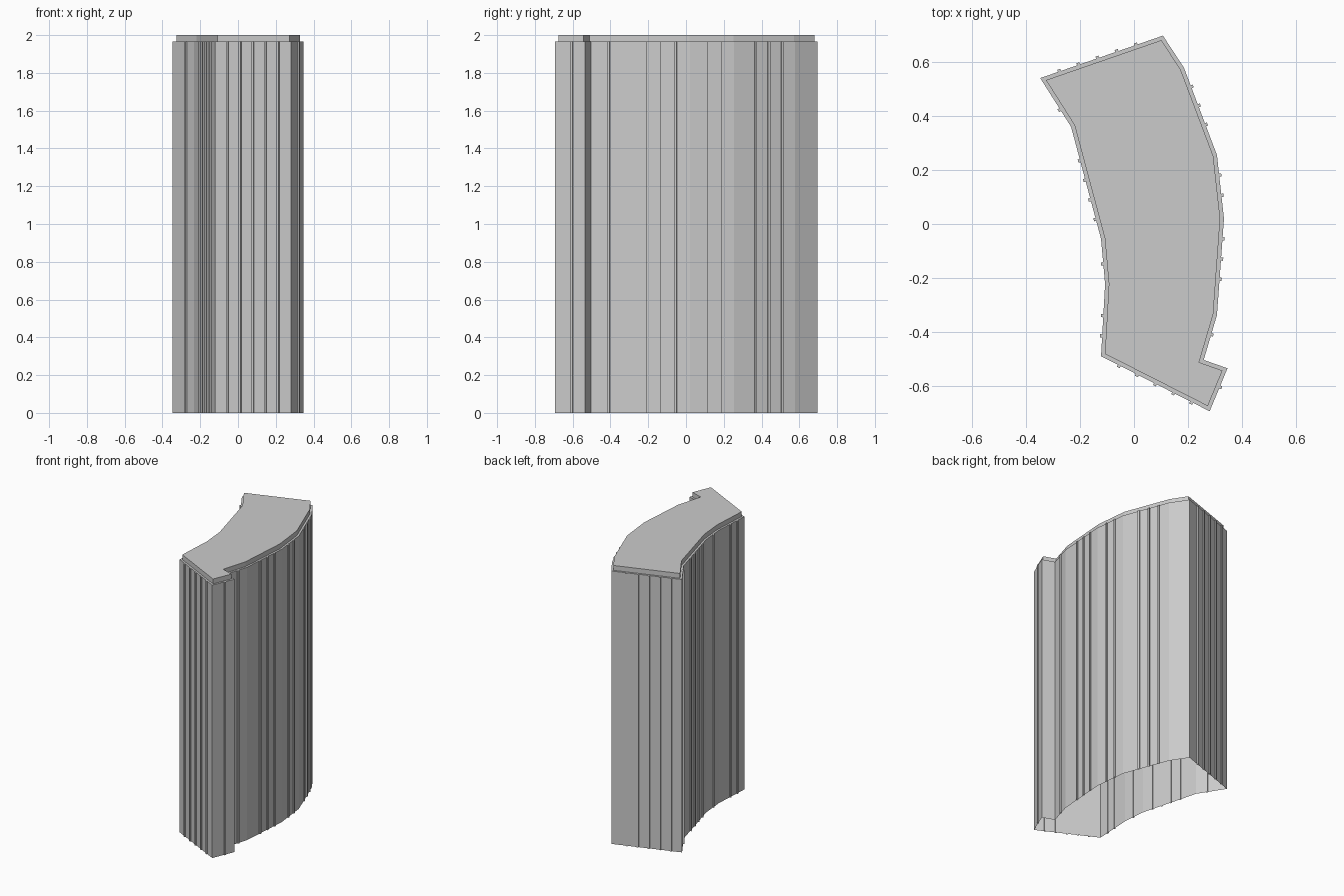
import bpy
import bmesh
from mathutils import Vector

cube = bpy.data.objects.get("Cube")
if cube:
    bpy.data.objects.remove(cube, do_unlink=True)

WALL_TOP, ROOF_TOP = 1.965, 2.0
INSET, RIB_STEP, RIB_SIZE = 0.014, 0.075, 0.012

# Clockwise footprint, starting at the back left corner
FOOTPRINT = [Vector(p) for p in (
    (0.107, 0.697), (0.185, 0.578), (0.307, 0.255), (0.333, 0.02),
    (0.307, -0.337), (0.258, -0.503), (0.346, -0.534), (0.28, -0.693),
    (-0.122, -0.489), (-0.107, -0.222), (-0.122, -0.055),
    (-0.233, 0.36), (-0.347, 0.54))]

grey = bpy.data.materials.new("concrete grey")
grey.use_nodes = True
colour = (0.6, 0.6, 0.6, 1)
grey.diffuse_color = colour
grey.node_tree.nodes["Principled BSDF"].inputs["Base Color"].default_value = colour


def add_prism(bm, outline, z0, z1):
    """Walls and top over an outline, open underneath."""
    low = [bm.verts.new((p.x, p.y, z0)) for p in outline]
    high = [bm.verts.new((p.x, p.y, z1)) for p in outline]
    n = len(outline)
    for i in range(n):
        j = (i + 1) % n
        bm.faces.new((low[j], low[i], high[i], high[j]))
    bm.faces.new(high[::-1])


def finish(name, bm):
    mesh = bpy.data.meshes.new(name)
    bm.normal_update()
    bm.to_mesh(mesh)
    bm.free()
    mesh.materials.append(grey)
    obj = bpy.data.objects.new(name, mesh)
    bpy.context.collection.objects.link(obj)


def inward(a, b):
    d = (b - a).normalized()
    return Vector((d.y, -d.x))


def inset_outline(points, amount):
    """Mitred inward offset of a clockwise outline."""
    result = []
    for i, p in enumerate(points):
        n1 = inward(points[i - 1], p)
        n2 = inward(p, points[(i + 1) % len(points)])
        result.append(p + (n1 + n2) * amount / (1 + n1.dot(n2)))
    return result


# Hollow walls
bm = bmesh.new()
add_prism(bm, FOOTPRINT, 0, WALL_TOP)
finish("walls", bm)

# Set-back roof slab
bm = bmesh.new()
add_prism(bm, inset_outline(FOOTPRINT, INSET), WALL_TOP, ROOF_TOP)
finish("roof_slab", bm)

# Thin upright ribs, spaced along each wall from its first corner
bm = bmesh.new()
for i, a in enumerate(FOOTPRINT):
    b = FOOTPRINT[(i + 1) % len(FOOTPRINT)]
    along = (b - a).normalized()
    across = inward(a, b)
    h = RIB_SIZE / 2
    for k in range(1, int((b - a).length / RIB_STEP)):
        c = a + along * RIB_STEP * k - across * 0.002
        add_prism(bm, [c - along * h - across * h, c + along * h - across * h,
                       c + along * h + across * h, c - along * h + across * h],
                  0, WALL_TOP)
finish("wall_ribs", bm)
